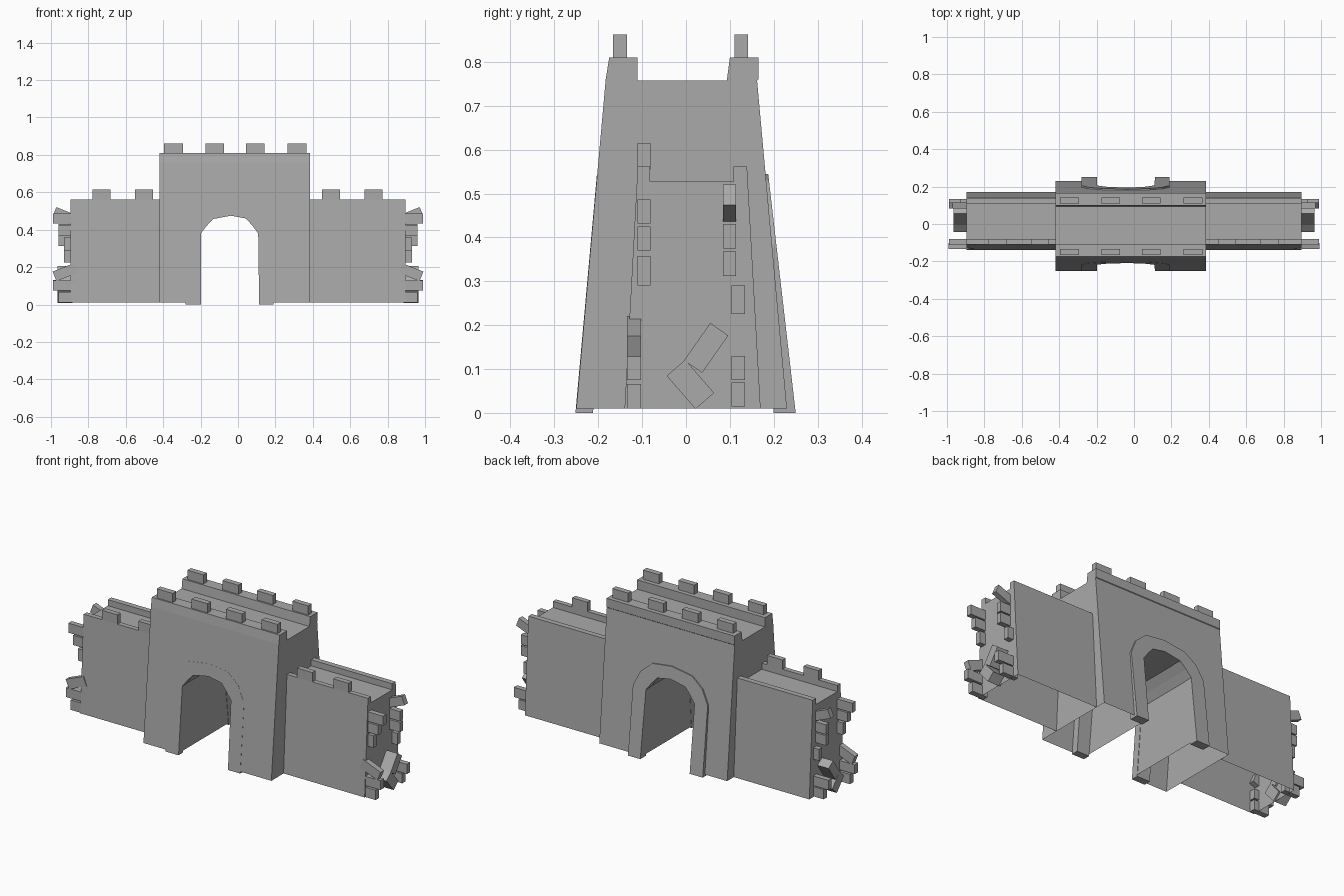
import bpy, bmesh, math
from mathutils import Matrix

cube = bpy.data.objects.get("Cube")
if cube:
    bpy.data.objects.remove(cube, do_unlink=True)

stone = bpy.data.materials.new("grey_stone")
stone.use_nodes = True
GREY = (0.4, 0.4, 0.4, 1)
stone.diffuse_color = GREY
stone.node_tree.nodes["Principled BSDF"].inputs["Base Color"].default_value = GREY

BASE = 0.01
GATE_LEFT, GATE_RIGHT = 0.385, -0.42
WING_END = 0.895


def finish(name, bm):
    bmesh.ops.recalc_face_normals(bm, faces=bm.faces)
    mesh = bpy.data.meshes.new(name)
    bm.to_mesh(mesh)
    bm.free()
    mesh.materials.append(stone)
    obj = bpy.data.objects.new(name, mesh)
    bpy.context.collection.objects.link(obj)
    return obj


def prism(name, profile, a, b, place):
    """Extrude a 2D profile from a to b; place(u, v, t) gives the 3D point."""
    bm = bmesh.new()
    rings = [[bm.verts.new(place(u, v, t)) for u, v in profile] for t in (a, b)]
    n = len(profile)
    for ring in rings:
        bm.faces.new(ring)
    for i in range(n):
        j = (i + 1) % n
        bm.faces.new((rings[0][i], rings[0][j], rings[1][j], rings[1][i]))
    return finish(name, bm)


def along_x(u, v, t):
    return (t, u, v)


def along_y(u, v, t):
    return (u, t, v)


def open_faces(obj, rule):
    """Remove the faces that satisfy the rule, leaving a shell."""
    bm = bmesh.new()
    bm.from_mesh(obj.data)
    bmesh.ops.delete(bm, geom=[f for f in bm.faces if rule(f)], context="FACES")
    bm.to_mesh(obj.data)
    bm.free()


def is_underside(f):
    return all(v.co.z < BASE + 0.001 for v in f.verts)


def block(name, x, y, z, tilt=0, axis="Y"):
    """Box from (low, high) ranges, tilted about its own centre."""
    centre = [sum(r) / 2 for r in (x, y, z)]
    size = [abs(r[1] - r[0]) for r in (x, y, z)]
    bm = bmesh.new()
    bmesh.ops.create_cube(bm, size=1, matrix=Matrix.Translation(centre)
                          @ Matrix.Rotation(math.radians(tilt), 4, axis)
                          @ Matrix.Diagonal((*size, 1)))
    return finish(name, bm)


# Gatehouse shell with tapered walls and an arched passage
gate_profile = [(-0.25, BASE), (-0.183, 0.76), (-0.175, 0.81), (-0.11, 0.81), (-0.11, 0.757),
                (0.093, 0.757), (0.1, 0.81), (0.165, 0.81), (0.165, 0.76), (0.162, 0.757), (0.23, BASE)]
gatehouse = prism("gatehouse", gate_profile, GATE_RIGHT, GATE_LEFT, along_x)
arch = [(-0.2, 0), (-0.2, 0.38), (-0.17, 0.42), (-0.135, 0.457), (-0.04, 0.475),
        (0.045, 0.46), (0.08, 0.42), (0.11, 0.38), (0.115, 0)]
cutter = prism("arch_cutter", [(x, z if z else -0.1) for x, z in arch], -0.4, 0.4, along_y)
cutter.hide_render = True
cut = gatehouse.modifiers.new("passage", "BOOLEAN")
cut.operation, cut.object, cut.solver = "DIFFERENCE", cutter, "EXACT"
bpy.context.view_layer.objects.active = gatehouse
bpy.ops.object.modifier_apply(modifier=cut.name)
bpy.data.objects.remove(cutter, do_unlink=True)
open_faces(gatehouse, is_underside)

# Arch surrounds following the slope of the walls
rim = [(-0.28, 0), (-0.28, 0.39), (-0.24, 0.47), (-0.17, 0.525), (-0.04, 0.545),
       (0.08, 0.53), (0.15, 0.47), (0.19, 0.385), (0.19, 0)]


def arch_surround(name, side, foot, slope, depth):
    bm = bmesh.new()
    rings = []
    for (ix, iz), (ox, oz) in zip(arch, rim):
        ix -= 0.002 * (1 if ix > -0.04 else -1)
        ring = []
        for x, z, d in ((ix, iz, 0), (ox, oz, 0), (ox, oz, depth), (ix, iz, depth)):
            ring.append(bm.verts.new((x, side * (foot - slope * z - d), z)))
        rings.append(ring)
    for a, b in zip(rings, rings[1:]):
        for i in range(4):
            j = (i + 1) % 4
            bm.faces.new((a[i], a[j], b[j], b[i]))
    bm.faces.new(rings[0])
    bm.faces.new(rings[-1])
    return finish(name, bm)


arch_surround("front_arch_surround", -1, 0.252, 0.09, 0.04)
arch_surround("back_arch_surround", 1, 0.25, 0.115, 0.05)

# Gatehouse merlons
for x in (-0.345, -0.125, 0.092, 0.315):
    for side, y in (("front", (-0.166, -0.134)), ("back", (0.11, 0.141))):
        block(side + "_gate_merlon", (x - 0.05, x + 0.05), y, (0.805, 0.862))

# Side walls, their merlons and the broken masonry at their ends
wing_profile = [(-0.14, BASE), (-0.11, 0.562), (-0.082, 0.562), (-0.082, 0.527),
                (0.108, 0.527), (0.108, 0.562), (0.139, 0.562), (0.17, BASE)]
FRONT_HIGH, FRONT_LOW = (-0.111, -0.081), (-0.134, -0.102)
BACK_HIGH, BACK_LOW = (0.084, 0.114), (0.104, 0.134)
# (depth range, height range, outward reach, tilt)
rubble = [
    (FRONT_HIGH, (0.432, 0.486), 0.095, 0), (FRONT_HIGH, (0.37, 0.425), 0.065, 0),
    (FRONT_HIGH, (0.29, 0.358), 0.035, 0), (FRONT_LOW, (0.145, 0.2), 0.09, 22),
    (FRONT_LOW, (0.075, 0.128), 0.095, 0), (FRONT_LOW, (BASE, 0.066), 0.065, 0),
    (BACK_HIGH, (0.45, 0.5), 0.09, -22), (BACK_HIGH, (0.375, 0.43), 0.065, 0),
    (BACK_HIGH, (0.312, 0.368), 0.065, 0), (BACK_LOW, (0.225, 0.29), 0.035, 0),
    (BACK_LOW, (0.075, 0.13), 0.095, 0), (BACK_LOW, (0.014, 0.069), 0.065, 0),
]
for label, s, inner in (("left", 1, GATE_LEFT), ("right", -1, GATE_RIGHT)):
    end = s * WING_END
    wing = prism(label + "_wall", wing_profile, inner, end, along_x)
    open_faces(wing, lambda f: is_underside(f)
               or all(abs(v.co.x - inner) < 0.001 for v in f.verts))
    for x in (0.497, 0.725):
        x = x if s > 0 else -x - 0.005
        block(label + "_wall_merlon", (x - 0.048, x + 0.048), (-0.11, -0.081), (0.555, 0.615))
    for y, z, reach, tilt in rubble:
        block(label + "_broken_stone", (end - s * 0.03, end + s * reach), y, z, s * tilt)
    # Fallen stones leaning in the middle
    fallen = (end - s * 0.01, end + s * 0.07)
    block(label + "_fallen_stone", fallen, (-0.04, 0.06), (0.037, 0.093), -49, "X")
    block(label + "_leaning_stone", fallen, (-0.006, 0.098), (0.123, 0.173), 55, "X")
